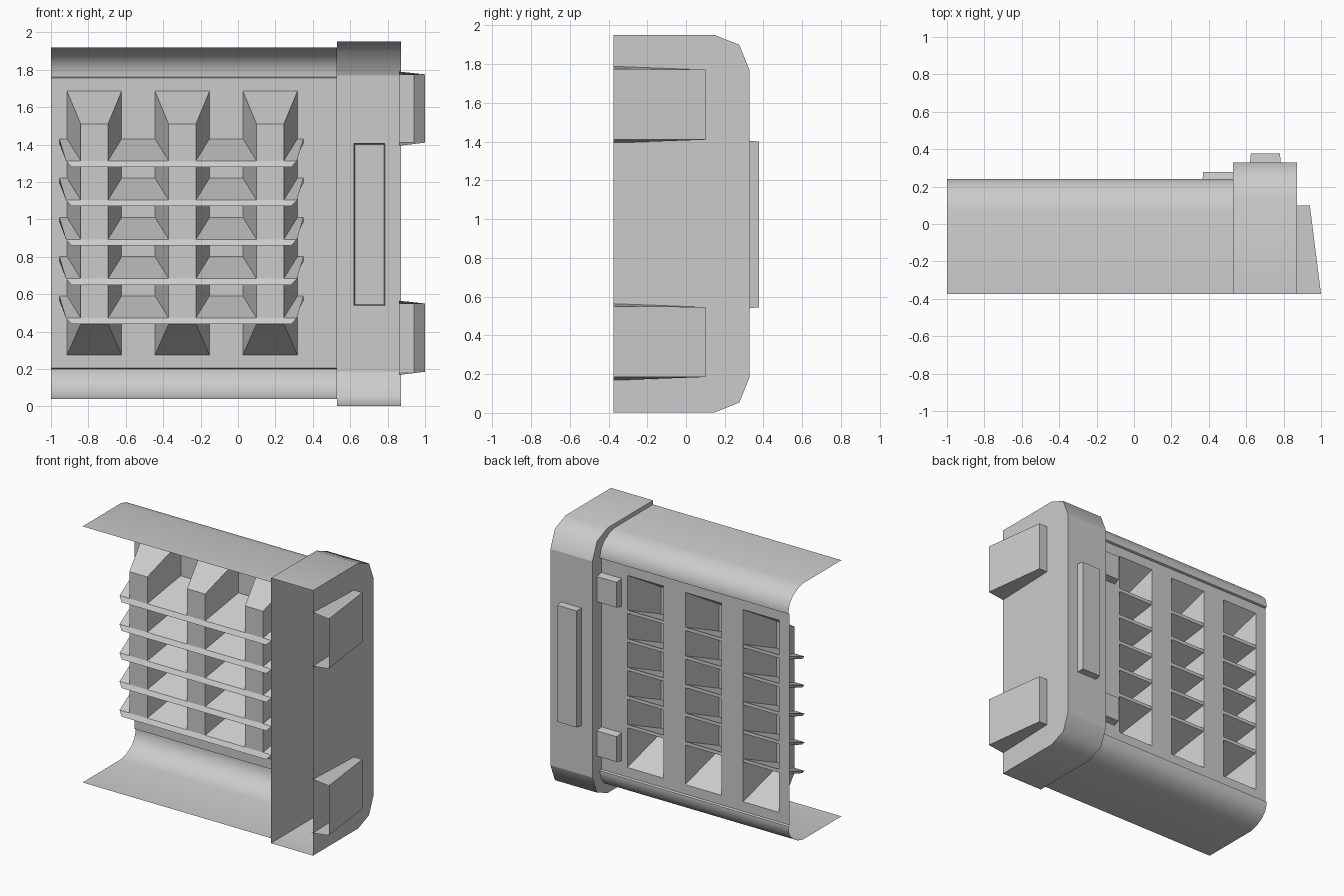
import bpy, bmesh, math

if "Cube" in bpy.data.objects:
    bpy.data.objects.remove(bpy.data.objects["Cube"])

grey = bpy.data.materials.new("plain_grey")
grey.use_nodes = True
grey.diffuse_color = (0.6, 0.6, 0.6, 1)
grey.node_tree.nodes["Principled BSDF"].inputs["Base Color"].default_value = (0.6, 0.6, 0.6, 1)


def make(name, verts, faces, smooth=False):
    bm = bmesh.new()
    vs = [bm.verts.new(v) for v in verts]
    for f in faces:
        bm.faces.new([vs[i] for i in f])
    bmesh.ops.recalc_face_normals(bm, faces=bm.faces)
    mesh = bpy.data.meshes.new(name)
    bm.to_mesh(mesh)
    bm.free()
    mesh.materials.append(grey)
    obj = bpy.data.objects.new(name, mesh)
    bpy.context.collection.objects.link(obj)
    if smooth:
        bpy.ops.object.select_all(action='DESELECT')
        obj.select_set(True)
        bpy.context.view_layer.objects.active = obj
        bpy.ops.object.shade_smooth_by_angle(angle=math.radians(60))
    return obj


def rect(x0, x1, z0, z1, y):
    return [(x0, y, z0), (x1, y, z0), (x1, y, z1), (x0, y, z1)]


def loft(name, start, end, skip=()):
    """Six-sided block between two quads; skip leaves faces open."""
    faces = [(0, 1, 2, 3), (4, 5, 6, 7)]
    faces += [(i, (i + 1) % 4, (i + 1) % 4 + 4, i + 4) for i in range(4)]
    return make(name, start + end, [f for i, f in enumerate(faces) if i not in skip])


def sheet(name, xs, zs, y, holes=()):
    """Flat upright sheet on a grid of cuts, with some cells left open."""
    n = len(xs)
    verts = [(x, y, z) for z in zs for x in xs]
    faces = [(j * n + i, j * n + i + 1, (j + 1) * n + i + 1, (j + 1) * n + i)
             for j in range(len(zs) - 1) for i in range(n - 1) if (i, j) not in holes]
    return make(name, verts, faces)


def sweep(name, profile, x0, x1, end_walls=False):
    """Extrude a y-z profile along x as an open skin."""
    n = len(profile)
    verts = [(x, y, z) for x in (x0, x1) for y, z in profile]
    faces = [(i, i + 1, n + i + 1, n + i) for i in range(n - 1)]
    if end_walls:
        verts += verts[:]
        faces += [tuple(range(2 * n, 3 * n)), tuple(range(3 * n, 4 * n))]
    return make(name, verts, faces, smooth=True)


FRONT, PANEL, SLOT_FRONT = -0.375, 0.225, -0.06
MID = 0.98

# Curved top and bottom skins of the body
skin = [(FRONT, 0.94), (0.07, 0.94), (0.13, 0.925), (0.19, 0.89),
        (0.225, 0.85), (0.24, 0.80), (0.24, 0.78), (PANEL, 0.775)]
for name, side in (("top_skin", 1), ("bottom_skin", -1)):
    sweep(name, [(y, MID + side * z) for y, z in skin], -1, 0.53)

# Back panel with three tall openings
slots = [-0.768, -0.298, 0.172]
HALF, INNER = 0.146, 0.073
cuts = [-1] + [c + s * HALF for c in slots for s in (-1, 1)] + [0.53]
sheet("back_panel", cuts, [MID - 0.775, 0.275, 1.685, MID + 0.775], PANEL,
      {(1, 1), (3, 1), (5, 1)})

# Hollow tapered pockets behind the openings
for c in slots:
    loft("tapered_pocket", rect(c - HALF, c + HALF, 0.275, 1.685, PANEL),
         rect(c - INNER, c + INNER, 0.44, 1.51, SLOT_FRONT), skip={0})

# Sloping louvre blades
for i in range(5):
    z = 1.43 - 0.21 * i
    loft("louvre_blade",
         [(-0.955, PANEL - 0.002, z), (0.35, PANEL - 0.002, z),
          (0.315, SLOT_FRONT, z - 0.117), (-0.92, SLOT_FRONT, z - 0.117)],
         [(-0.955, PANEL - 0.002, z - 0.025), (0.35, PANEL - 0.002, z - 0.025),
          (0.285, SLOT_FRONT - 0.02, z - 0.15), (-0.89, SLOT_FRONT - 0.02, z - 0.15)])

# End cap, open at the front, with its back wall cut for the raised plate
CAP0, CAP1, CAPY = 0.53, 0.872, 0.328
corner = [(FRONT, 1.95), (0.15, 1.95), (0.275, 1.9), (CAPY, 1.77)]
lower = [(y, 1.953 - z) for y, z in corner]
sweep("cap_top", corner, CAP0, CAP1)
sweep("cap_bottom", lower, CAP0, CAP1)
outline = corner + lower[::-1]
for name, x in (("cap_inner_wall", CAP0), ("cap_outer_wall", CAP1)):
    make(name, [(x, y, z) for y, z in outline], [range(len(outline))])
sheet("cap_back_wall", [CAP0, 0.62, 0.785, CAP1], [0.183, 0.54, 1.405, 1.77], CAPY, {(1, 1)})
loft("raised_plate", rect(0.62, 0.785, 0.54, 1.405, CAPY),
     rect(0.625, 0.78, 0.545, 1.40, 0.377), skip={0})

# Upper and lower side tabs and back latches
for drop in (0, 1.225):
    def quad(x_front, x_back, lo, hi):
        return [(x_front, FRONT, lo - drop), (x_back, 0.1, 1.41 - drop),
                (x_back, 0.1, 1.772 - drop), (x_front, FRONT, hi - drop)]
    loft("side_tab", quad(0.86, 0.86, 1.393, 1.79), quad(1.0, 0.94, 1.41, 1.775), skip={0, 5})
    z0, z1 = 1.445 - drop * 0.925, 1.65 - drop * 0.925
    loft("back_latch", rect(0.365, CAP0, z0, z1, PANEL),
         rect(0.37, CAP0, z0 + 0.01, z1 - 0.01, 0.277), skip={0})
